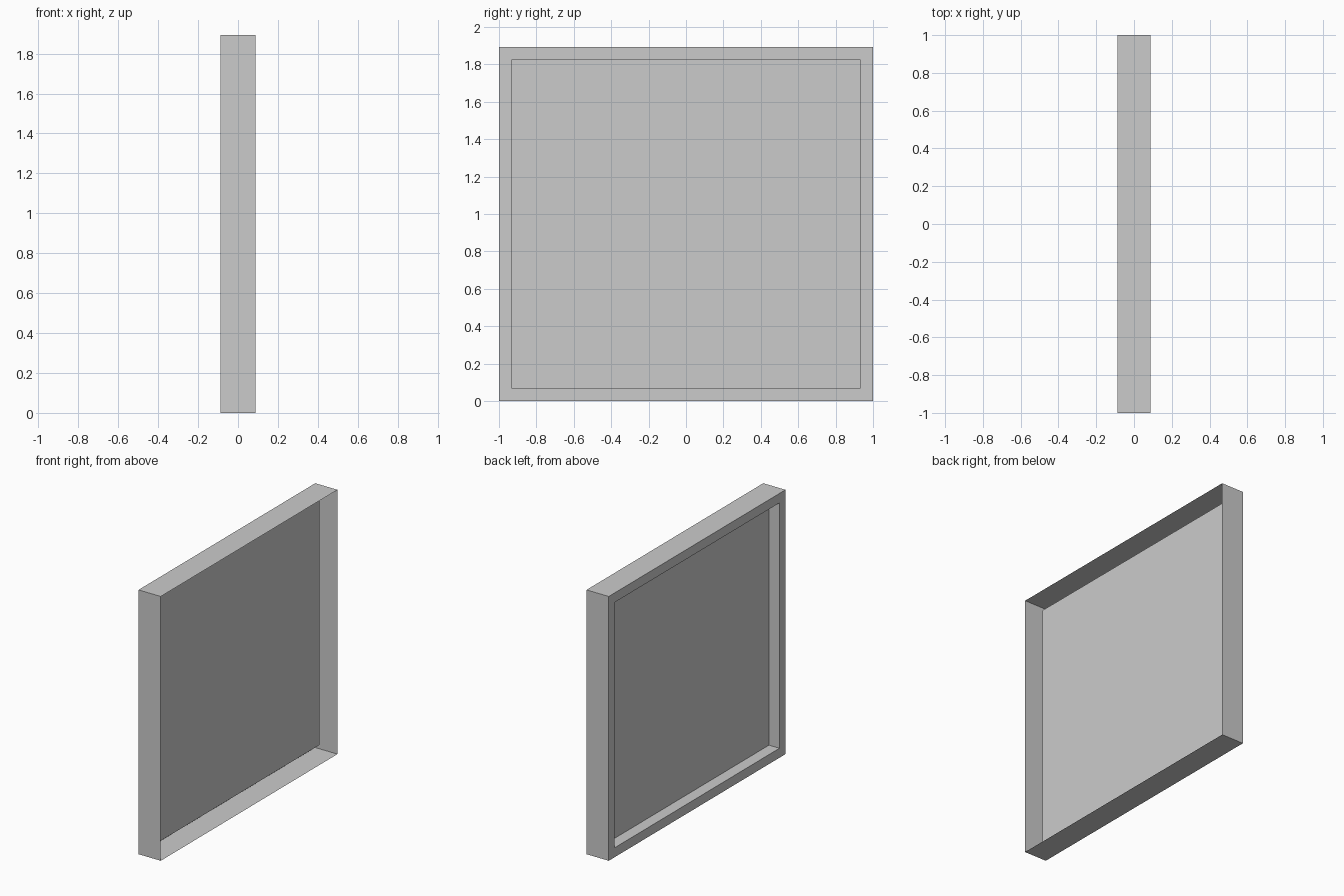
import bpy, bmesh
from mathutils import Matrix, Vector

if "Cube" in bpy.data.objects:
    bpy.data.objects.remove(bpy.data.objects["Cube"])

DEPTH, WIDTH, HEIGHT = 0.176, 2.0, 1.893
BORDER, RECESS = 0.096, 0.083

bm = bmesh.new()

# Outer box standing on the ground
bmesh.ops.create_cube(bm, size=1, matrix=Matrix.Translation((0, 0, HEIGHT / 2))
                      @ Matrix.Diagonal((DEPTH, WIDTH, HEIGHT, 1)))
bm.normal_update()

# Open side (+x): the shell is hollow there
open_side = [f for f in bm.faces if f.normal.x > 0.9]
bmesh.ops.delete(bm, geom=open_side, context='FACES_ONLY')

# Flat border on the closed side (-x)
panel = next(f for f in bm.faces if f.normal.x < -0.9)
bmesh.ops.inset_individual(bm, faces=[panel], thickness=BORDER)

# Recessed panel pushed back from the border
pushed = bmesh.ops.extrude_discrete_faces(bm, faces=[panel])["faces"][0]
bmesh.ops.translate(bm, verts=pushed.verts, vec=Vector((RECESS, 0, 0)))

mesh = bpy.data.meshes.new("framed_panel")
bm.to_mesh(mesh)
bm.free()
bpy.context.collection.objects.link(bpy.data.objects.new("framed_panel", mesh))
